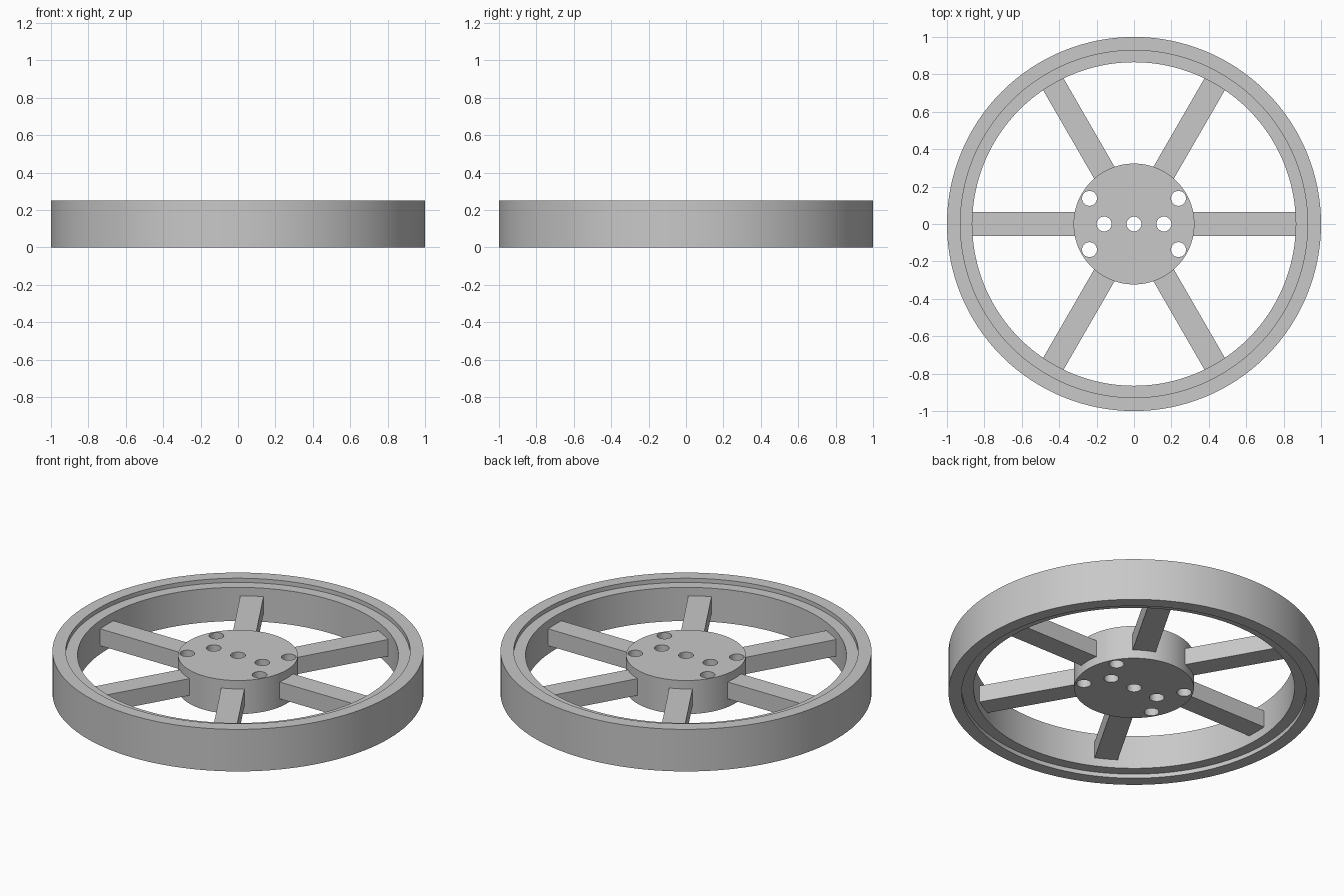
import bpy, bmesh, math
from mathutils import Matrix, Vector

default = bpy.data.objects.get("Cube")
if default:
    bpy.data.objects.remove(default, do_unlink=True)

HEIGHT, STEP = 0.25, 0.025          # rim height, recess of inner band and hub
R_OUT, R_BAND, R_IN = 1.0, 0.928, 0.865
R_HUB, R_HOLE = 0.323, 0.04
SPOKE_W, SPOKE_H = 0.126, 0.1
MID = HEIGHT / 2

grey = bpy.data.materials.new("plain_grey")
grey.use_nodes = True
colour = (0.58, 0.58, 0.58, 1)
grey.diffuse_color = colour
grey.node_tree.nodes["Principled BSDF"].inputs["Base Color"].default_value = colour


def make_object(name, bm):
    bmesh.ops.recalc_face_normals(bm, faces=bm.faces)
    mesh = bpy.data.meshes.new(name)
    bm.to_mesh(mesh)
    bm.free()
    mesh.materials.append(grey)
    obj = bpy.data.objects.new(name, mesh)
    bpy.context.collection.objects.link(obj)
    return obj


def select_only(obj):
    bpy.ops.object.select_all(action='DESELECT')
    obj.select_set(True)
    bpy.context.view_layer.objects.active = obj


def smooth(obj):
    select_only(obj)
    bpy.ops.object.shade_smooth_by_angle(angle=math.radians(30))


def add_cylinder(bm, radius, depth, x, y, segments):
    bmesh.ops.create_cone(bm, cap_ends=True, segments=segments, radius1=radius,
                          radius2=radius, depth=depth,
                          matrix=Matrix.Translation((x, y, MID)))


# Rim: stepped cross-section spun around the axle
profile = [(R_IN, STEP), (R_BAND, STEP), (R_BAND, 0), (R_OUT, 0),
           (R_OUT, HEIGHT), (R_BAND, HEIGHT),
           (R_BAND, HEIGHT - STEP), (R_IN, HEIGHT - STEP)]
bm = bmesh.new()
points = [bm.verts.new((r, 0, z)) for r, z in profile]
edges = [bm.edges.new((a, b)) for a, b in zip(points, points[1:] + points[:1])]
bmesh.ops.spin(bm, geom=points + edges, cent=(0, 0, 0), axis=(0, 0, 1),
               angle=math.tau, steps=128, use_merge=True)
bmesh.ops.remove_doubles(bm, verts=bm.verts, dist=0.0001)
smooth(make_object("rim", bm))

# Hub: disc drilled with three in-line holes and four corner holes
bm = bmesh.new()
add_cylinder(bm, R_HUB, HEIGHT - 2 * STEP, 0, 0, 96)
hub = make_object("hub", bm)

holes = [(-0.16, 0), (0, 0), (0.16, 0)]
holes += [(sx * 0.238, sy * 0.137) for sx in (-1, 1) for sy in (-1, 1)]
bm = bmesh.new()
for x, y in holes:
    add_cylinder(bm, R_HOLE, HEIGHT * 2, x, y, 32)
drill = make_object("hole_cutter", bm)
drill.hide_render = True

cut = hub.modifiers.new("holes", 'BOOLEAN')
cut.operation = 'DIFFERENCE'
cut.solver = 'EXACT'
cut.object = drill
select_only(hub)
bpy.ops.object.modifier_apply(modifier=cut.name)
bpy.data.objects.remove(drill, do_unlink=True)
smooth(hub)

# Spokes: six flat bars from the hub to the rim
inner, outer = R_HUB - 0.02, R_IN + 0.002
for i in range(6):
    bm = bmesh.new()
    bmesh.ops.create_cube(bm, size=1)
    bmesh.ops.scale(bm, vec=Vector((outer - inner, SPOKE_W, SPOKE_H)), verts=bm.verts)
    bmesh.ops.translate(bm, vec=Vector(((inner + outer) / 2, 0, MID)), verts=bm.verts)
    bmesh.ops.rotate(bm, cent=(0, 0, 0), verts=bm.verts,
                     matrix=Matrix.Rotation(math.radians(60 * i), 3, 'Z'))
    make_object(f"spoke_{i + 1}", bm)
